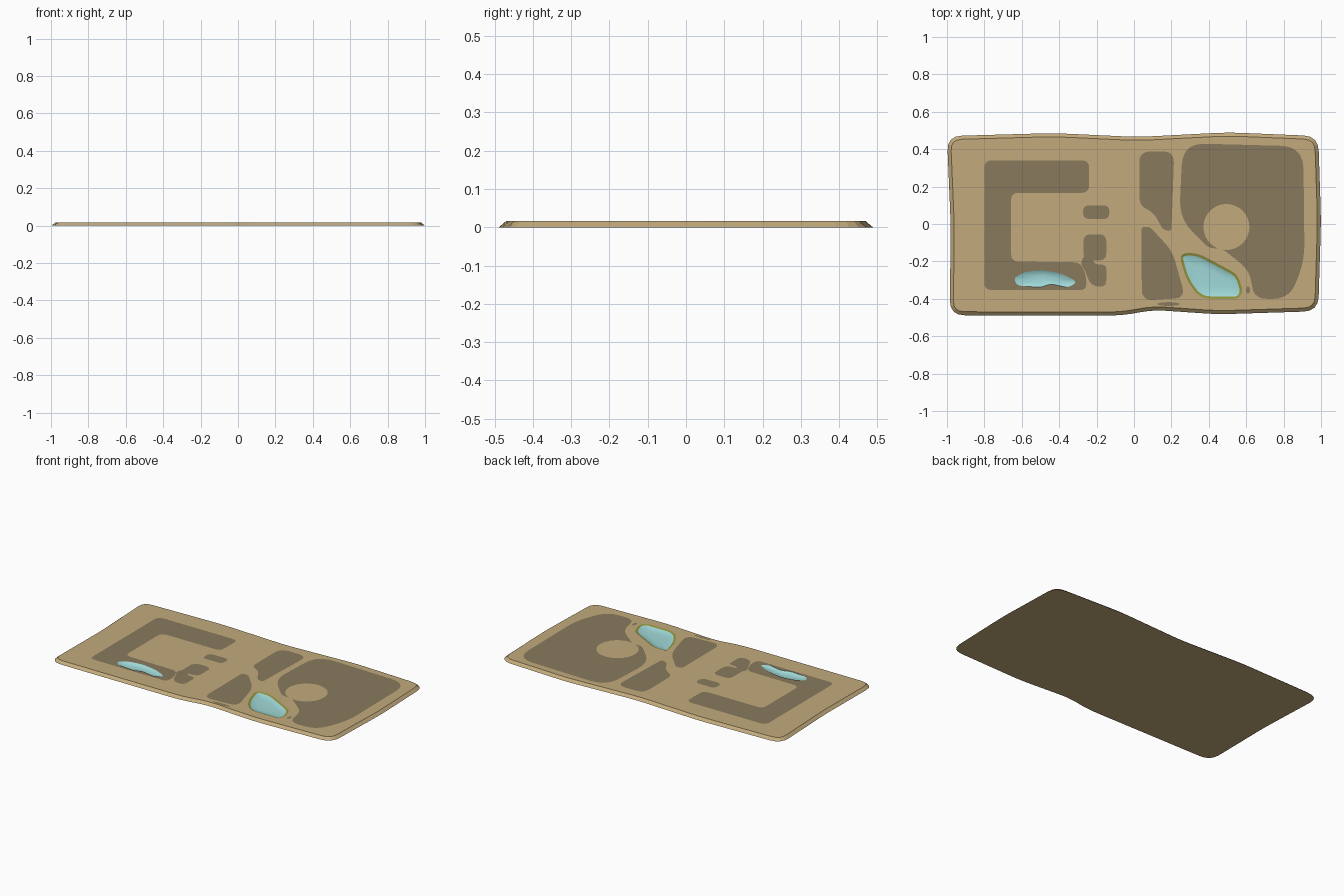
import bpy, bmesh, math
from mathutils import Vector
from mathutils.geometry import delaunay_2d_cdt

if "Cube" in bpy.data.objects:
    bpy.data.objects.remove(bpy.data.objects["Cube"])

TOP = 0.016   # slab thickness


def material(name, rgb):
    m = bpy.data.materials.new(name)
    m.diffuse_color = (*[((c / 255 + 0.055) / 1.055) ** 2.4 for c in rgb], 1)
    m.use_nodes = True
    m.node_tree.nodes["Principled BSDF"].inputs["Base Color"].default_value = m.diffuse_color
    return m


SAND = material("sand", (194, 170, 124))
EARTH = material("dark_earth", (136, 122, 93))
MOSS = material("moss_rim", (148, 148, 62))
WATER = material("water", (160, 217, 217))


def rounded(r, *n, steps=5):
    """Corner x, y numbers -> counter-clockwise outline with rounded corners."""
    p = [Vector(n[i:i + 2]) for i in range(0, len(n), 2)]
    if sum(a.cross(b) for a, b in zip(p, p[1:] + p[:1])) < 0:
        p.reverse()
    out = []
    for i, b in enumerate(p):
        u, w = p[i - 1] - b, p[(i + 1) % len(p)] - b
        k = min(r, 0.45 * u.length, 0.45 * w.length)
        a, c = b + u.normalized() * k, b + w.normalized() * k
        for s in range(steps + 1):
            t = s / steps
            out.append(a * (1 - t) ** 2 + b * 2 * t * (1 - t) + c * t * t)
    return out


def box(r, x0, x1, y0, y1):
    return rounded(r, x0, y0, x1, y0, x1, y1, x0, y1)


def ellipse(x, y, rx, ry, n=32):
    return [Vector((x + rx * math.cos(math.tau * i / n), y + ry * math.sin(math.tau * i / n)))
            for i in range(n)]


def inset(p, dist):
    out = []
    for i, v in enumerate(p):
        t = (p[(i + 1) % len(p)] - p[i - 1]).normalized()
        out.append(v + Vector((-t.y, t.x)) * dist)
    return out


def shrink(p, f):
    c = sum(p, Vector((0, 0))) / len(p)
    return [c + (v - c) * f for v in p]


def inside(pt, poly):
    hit = False
    for a, b in zip(poly, poly[1:] + poly[:1]):
        if (a.y > pt.y) != (b.y > pt.y) and pt.x < a.x + (pt.y - a.y) * (b.x - a.x) / (b.y - a.y):
            hit = not hit
    return hit


def finish(bm, name, mats):
    me = bpy.data.meshes.new(name)
    bm.to_mesh(me)
    bm.free()
    for m in mats:
        me.materials.append(m)
    bpy.context.collection.objects.link(bpy.data.objects.new(name, me))


# Slab outline with slightly uneven edges
base = rounded(0.08, -1, .47, -.43, .486, .02, .465, .5, .49, .985, .47, 1, .02,
               .985, -.466, .45, -.483, .1, -.459, -.06, -.489, -.985, -.488, -.98, 0, steps=4)
rim = inset(base, 0.019)

# Left field: square bracket with a broken lower end
bracket = rounded(.04, -.8, .34, -.24, .34, -.24, .167, -.657, .167, -.657, -.2,
                  -.287, -.205, -.255, -.28, -.255, -.353, -.8, -.353)
end_block = box(.04, -.27, -.148, -.195, -.055)
end_foot = rounded(.04, -.287, -.21, -.25, -.14, -.21, -.217, -.148, -.217,
                   -.148, -.338, -.23, -.33, -.262, -.25)
spot = box(.035, -.272, -.132, .027, .1)
# Middle strips
upper_strip = rounded(.06, .028, .388, .215, .388, .2, -.04, .155, -.03, .105, .06, .03, .1)
lower_strip = rounded(.06, .04, -.015, .085, -.015, .205, -.145, .275, -.395, .042, -.41)
# Right field around a round clearing
field = rounded(.12, .26, .432, .905, .415, .912, -.2, .83, -.4, .64, -.4,
                .62, -.25, .47, -.13, .4, -.13, .242, .03)
crumbs = [ellipse(.185, -.428, .06, .01), ellipse(.61, -.353, .01, .02)]
clearing = ellipse(.494, -.016, .123, .123)
patches = [bracket, end_block, end_foot, spot, upper_strip, lower_strip, field] + crumbs

# Pond outlines
large = rounded(.07, .24, -.157, .34, -.155, .555, -.27, .582, -.36, .56, -.4, .355, -.4, .28, -.3)
small = rounded(.04, -.643, -.29, -.59, -.258, -.5, -.244, -.385, -.265, -.303, -.31,
                -.35, -.34, -.45, -.32, -.5, -.34, -.625, -.328)

# Slab top: cut along every outline, coloured by which outline a face lies in
verts, edges = [], []
for loop in [rim, clearing, large, small] + patches:
    n, k = len(verts), len(loop)
    verts += loop
    edges += [(n + i, n + (i + 1) % k) for i in range(k)]
cut_v, _, cut_f, *_ = delaunay_2d_cdt(verts, edges, [], 0, 1e-6)

bm = bmesh.new()
tv = [bm.verts.new((v.x, v.y, TOP)) for v in cut_v]
for f in cut_f:
    c = sum((cut_v[i] for i in f), Vector((0, 0))) / len(f)
    if not inside(c, rim) or inside(c, large) or inside(c, small):
        continue
    face = bm.faces.new([tv[i] for i in f])
    face.normal_update()
    if face.normal.z < 0:
        face.normal_flip()
    face.material_index = int(any(inside(c, p) for p in patches) and not inside(c, clearing))
# Sloped sides and underside
lo = [bm.verts.new((v.x, v.y, 0)) for v in base]
hi = [bm.verts.new((v.x, v.y, TOP)) for v in rim]
for i in range(len(lo)):
    j = (i + 1) % len(lo)
    bm.faces.new((lo[i], lo[j], hi[j], hi[i]))
bm.faces.new(lo[::-1])
bmesh.ops.remove_doubles(bm, verts=bm.verts[:], dist=1e-5)
bmesh.ops.delete(bm, geom=[v for v in bm.verts if not v.link_faces], context='VERTS')
finish(bm, "ground_slab", [SAND, EARTH])


def pond(name, rings):
    """Bowl from (outline, height, material) rings, closed by a floor."""
    bm = bmesh.new()
    loops = [[bm.verts.new((v.x, v.y, z)) for v in p] for p, z, _ in rings]
    for a, b, ring in zip(loops, loops[1:], rings[1:]):
        for i in range(len(a)):
            j = (i + 1) % len(a)
            f = bm.faces.new((a[i], a[j], b[j], b[i]))
            f.material_index, f.smooth = ring[2], ring[2] > 0
    floor = bm.faces.new(loops[-1])
    floor.material_index, floor.smooth = 1, True
    finish(bm, name, [MOSS, WATER])


# Ponds sunk into the slab
bank = inset(large, 0.013)
pond("large_pond", [(large, TOP, 0), (bank, 0.012, 0),
                    (shrink(bank, 0.85), 0.006, 1), (shrink(bank, 0.5), 0.003, 1)])
pond("small_pond", [(small, TOP, 1), (shrink(small, 0.8), 0.009, 1),
                    (shrink(small, 0.45), 0.005, 1)])
